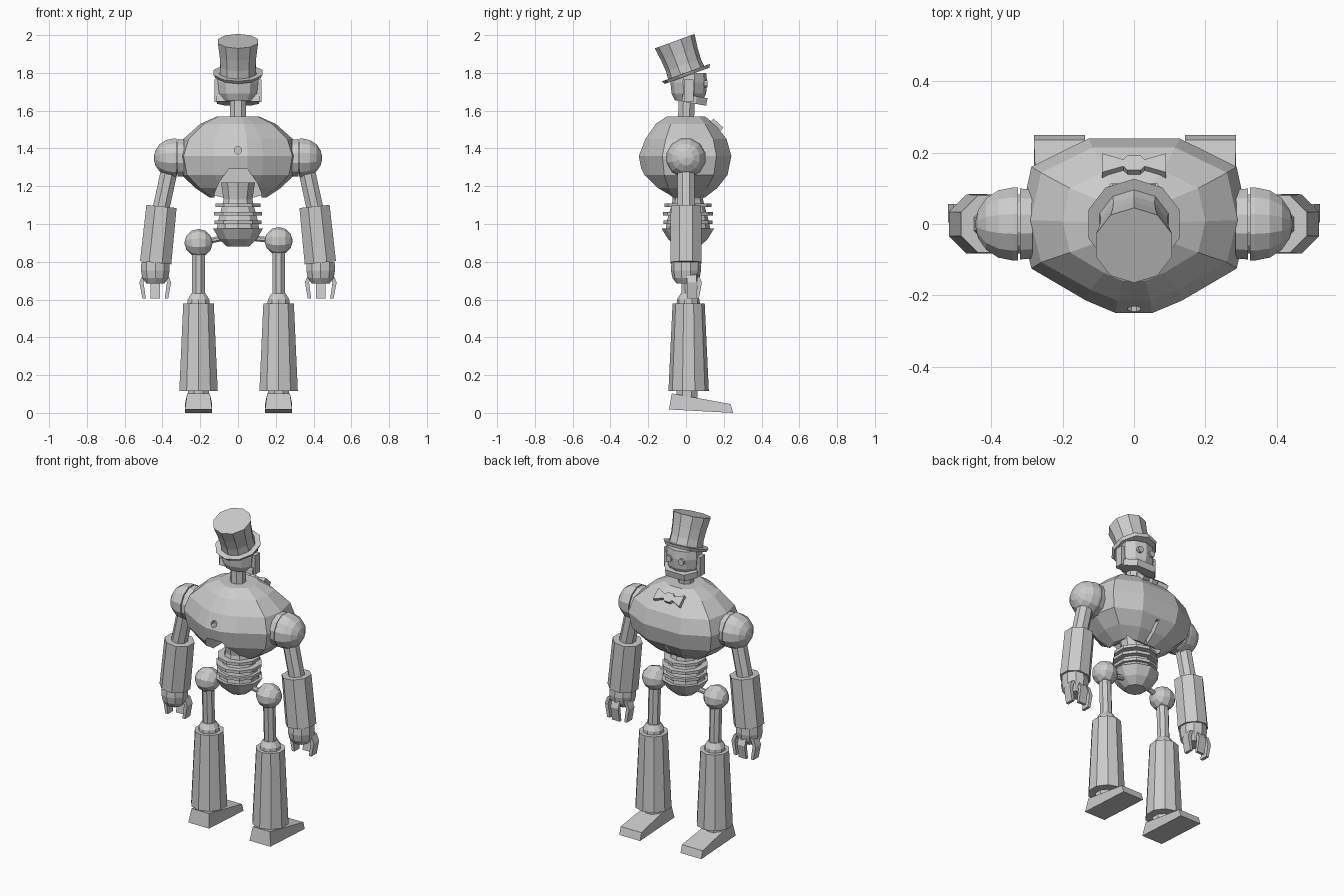
import bpy, bmesh, math
from mathutils import Vector, Matrix

if "Cube" in bpy.data.objects:
    bpy.data.objects.remove(bpy.data.objects["Cube"])


def finish(name, bm):
    bmesh.ops.recalc_face_normals(bm, faces=bm.faces)
    me = bpy.data.meshes.new(name)
    bm.to_mesh(me)
    bm.free()
    ob = bpy.data.objects.new(name, me)
    bpy.context.collection.objects.link(ob)
    return ob


def loft(name, rings):
    """Skin equal-length rings of points and cap both ends."""
    bm = bmesh.new()
    vs = [[bm.verts.new(p) for p in r] for r in rings]
    n = len(rings[0])
    for a, b in zip(vs, vs[1:]):
        for i in range(n):
            j = (i + 1) % n
            bm.faces.new((a[i], a[j], b[j], b[i]))
    bm.faces.new(vs[0])
    bm.faces.new(vs[-1])
    return finish(name, bm)


def turned(name, profile, n, origin=(0, 0, 0), axis=(0, 0, 1), sy=1.0, turn=0.5):
    """Faceted turned part: profile of (radius, distance along axis)."""
    m = Matrix.Translation(origin) @ Vector(axis).to_track_quat('Z', 'Y').to_matrix().to_4x4()
    rings = []
    for r, t in profile:
        ang = [2 * math.pi * (i + turn) / n for i in range(n)]
        rings.append([m @ Vector((r * math.cos(a), sy * r * math.sin(a), t)) for a in ang])
    return loft(name, rings)


def rod(name, a, b, r, n=8, r2=None):
    a, b = Vector(a), Vector(b)
    d = b - a
    return turned(name, [(r, 0), (r2 or r, d.length)], n, a, d)


def prism(name, pts, z0, z1, m):
    return loft(name, [[m @ Vector((x, y, z)) for x, y in pts] for z in (z0, z1)])


def arc(r, a0, a1, k):
    """Sphere profile between two latitudes in degrees."""
    out = []
    for i in range(k + 1):
        a = math.radians(a0 + (a1 - a0) * i / k)
        out.append((max(r * math.cos(a), 0.004), r * math.sin(a)))
    return out


def frame(o, x, y, z):
    m = Matrix((x, y, z)).transposed().to_4x4()
    m.translation = o
    return m


X, Y, Z = Vector((1, 0, 0)), Vector((0, 1, 0)), Vector((0, 0, 1))

# Torso: faceted barrel, blunt on the chest side and pointed on the other
half = [(.4, 1), (.9, .67), (1, .05), (.9, -.5), (.42, -.86), (.16, -1)]
section = half + [(-x, y) for x, y in reversed(half)]
levels = [(1.14, .15, .10, .12), (1.19, .225, .165, .185), (1.26, .30, .22, .23),
          (1.36, .32, .24, .25), (1.45, .29, .215, .215), (1.53, .20, .15, .16),
          (1.57, .11, .10, .10)]
torso = loft("torso", [[(x * w, y * (f if y > 0 else b), z) for x, y in section]
                       for z, w, f, b in levels])

# Openings: arch in the lower torso, chest slit and round socket
arch = [(-.125, 1.1), (-.125, 1.16), (-.10, 1.22), (-.05, 1.29),
        (.05, 1.29), (.10, 1.22), (.125, 1.16), (.125, 1.1)]
cutters = [prism("arch_cutter", arch, -.09, .4, frame((0, 0, 0), X, Z, -Y)),
           prism("slit_cutter", [(-.01, 1.1), (-.01, 1.25), (.01, 1.25), (.01, 1.1)],
                 -.3, -.1, frame((0, 0, 0), X, Z, -Y)),
           rod("socket_cutter", (0, -.3, 1.39), (0, -.2, 1.39), .02, 8)]
for c in cutters:
    c.hide_render = True
    c.hide_viewport = False
    c.display_type = 'WIRE'
    mod = torso.modifiers.new(c.name, 'BOOLEAN')
    mod.operation = 'DIFFERENCE'
    mod.solver = 'EXACT'
    mod.object = c

# Bow tie, tilted to lie on the chest
right = [(.03, -.013), (.09, -.036), (.09, .036), (.03, .013), (.018, .028)]
bow = right + [(-x, y) for x, y in reversed(right)] + [(-.018, -.028), (.018, -.028)]
nrm = Vector((0, .67, .74)).normalized()
prism("bow_tie", bow, -.02, .025, frame((0, .155, 1.515), X, nrm.cross(X), nrm))

# Neck and head
rod("neck", (0, 0, 1.54), (0, .005, 1.70), .046, 8)
turned("head", [(.085, 1.655), (.105, 1.69), (.112, 1.75), (.105, 1.80)], 10,
       (0, .015, 0), sy=.87)
jaw = [(.115, -.02), (.11, .055), (.065, .112)]
prism("jaw", jaw + [(-x, y) for x, y in reversed(jaw)], -.02, .02,
      Matrix.Translation((0, 0, 1.665)) @ Matrix.Rotation(-.17, 4, 'X'))
for s in (-1, 1):
    prism("jaw_hinge", [(-.01, 1.645), (.04, 1.645), (.04, 1.765), (-.01, 1.765)],
          s * .1, s * .125, frame((0, 0, 0), Y, Z, X))
    rod("eye", (s * .042, .08, 1.74), (s * .042, .113, 1.74), .02, 8)

# Top hat, tilted
tilt = (0, -.342, .94)
turned("hat_brim", [(.125, -.009), (.135, .009)], 10, (0, .003, 1.793), tilt)
turned("hat_crown", [(.102, 0), (.098, .05), (.102, .11), (.112, .184)], 10,
       (0, .003, 1.795), tilt)

# Waist: ribbed column and pelvis bowl
turned("waist_column", [(.12, .96), (.11, 1.02), (.09, 1.09), (.08, 1.13), (.095, 1.22)],
       10, (0, .01, 0))
for z, r in ((1.10, .125), (1.055, .133), (1.01, .13)):
    turned("waist_ring", [(r, z - .009), (r, z + .009)], 10, (0, .01, 0))
turned("pelvis", [(.06, .88), (.105, .92), (.138, .975)], 10, (0, .01, 0))

for s in (-1, 1):
    # Leg
    cx, hz = s * .212 + .003, .905 + s * .005
    rod("hip_axle", (s * .08, .01, .925), (cx, 0, hz), .016)
    turned("hip_ball", arc(.074, -90, 90, 6), 10, (cx, 0, hz), (1, 0, 0))
    rod("thigh", (cx, .012, .59), (cx, 0, hz), .036)
    turned("knee", [(.062, .57), (.06, .60), (.04, .632)], 10, (cx, .012, 0))
    turned("shin", [(.107, .115), (.085, .58)], 10, (cx, .014, 0))
    rod("ankle", (cx, .005, .07), (cx, .005, .13), .06)
    w, v = .072, .06
    loft("foot", [
        [(cx - w, -.09, .018), (cx + w, -.09, .018), (cx + w, .25, 0), (cx - w, .25, 0)],
        [(cx - v, -.075, .103), (cx + v, -.075, .103),
         (cx + w, .236, .047), (cx - w, .236, .047)]])

    # Shoulder
    turned("shoulder_collar", [(.10, .285), (.103, .32)], 12, (0, 0, 1.35), (s, 0, 0))
    rod("shoulder_axle", (s * .28, 0, 1.35), (s * .36, 0, 1.35), .085, 12)
    turned("shoulder_dome", [(.106, -.015)] + arc(.106, 0, 90, 4), 12,
           (s * .34, 0, 1.35), (s, 0, 0))
    # Arm
    rod("upper_arm", (s * .36, 0, 1.30), (s * .41, 0, 1.07), .048)
    rod("forearm", (s * .405, 0, 1.093), (s * .436, 0, .795), .087, 8, .09)
    hx = s * .438
    turned("wrist_cup", [(.05, .685), (.072, .715), (.08, .755), (.077, .80)], 10, (hx, 0, 0))
    # Three claw fingers
    claw = [(.045, .74), (.068, .73), (.084, .69), (.068, .605), (.05, .605), (.062, .69)]
    for d, y in ((X, .03), (-X, .03), (Y, .0)):
        prism("finger", claw, -.026, .026, frame((hx, y, 0), d, Z, d.cross(Z)))
